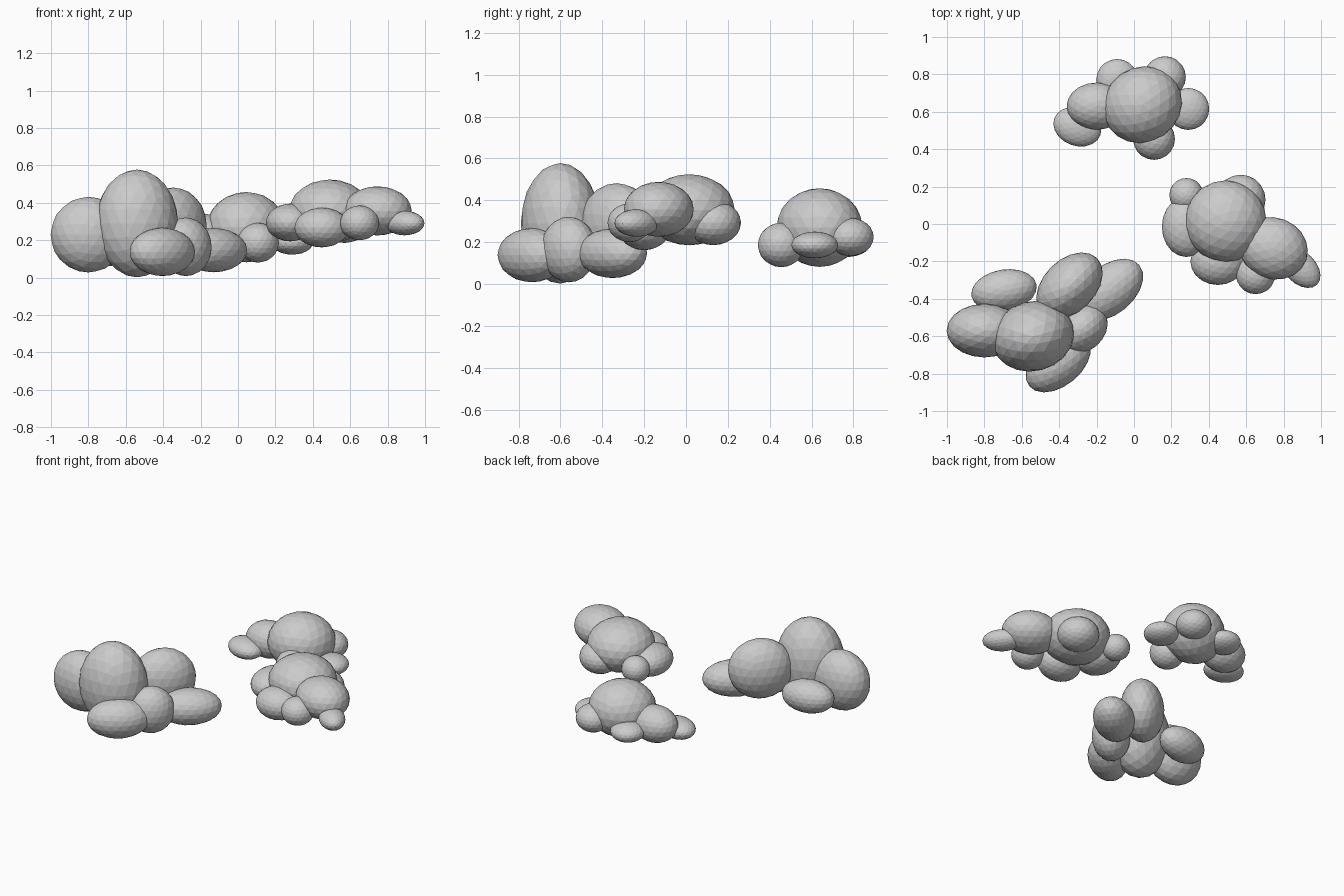
import bpy, bmesh, math
from mathutils import Matrix

if "Cube" in bpy.data.objects:
    bpy.data.objects.remove(bpy.data.objects["Cube"])


def puff(name, x, y, z, length, height, slim=1.0, turn=0):
    """Flat-shaded low-poly ellipsoid; slim = width / length in plan."""
    bm = bmesh.new()
    bmesh.ops.create_icosphere(bm, subdivisions=3, radius=1.01)
    bm.transform(Matrix.Diagonal((length, length * slim, height, 1)))
    mesh = bpy.data.meshes.new(name)
    bm.to_mesh(mesh)
    bm.free()
    ob = bpy.data.objects.new(name, mesh)
    ob.location = (x, y, z)
    ob.rotation_euler.z = math.radians(turn)
    bpy.context.collection.objects.link(ob)


# Left cloud: tall main puff, two tall neighbours, four low puffs
puff("left_cloud_main", -.54, -.60, .29, .22, .285, .84, 15)
puff("left_cloud_side", -.80, -.57, .23, .20, .20, .71)
puff("left_cloud_back", -.345, -.33, .28, .207, .20, .67, 45)
puff("left_cloud_low_back", -.695, -.355, .17, .175, .107, .63, 10)
for i, (x, y, z, size) in enumerate([(-.13, -.352, .147, .205),
                                     (-.28, -.56, .165, .15),
                                     (-.405, -.738, .138, .20)]):
    puff(f"left_cloud_low_{i}", x, y, z, size, z - .01 - .02 * (i == 0), .63 + .17 * (i == 1), 40)

# Right cloud: main puff, large shoulder, tilted tip, round small puffs
puff("right_cloud_main", .49, .015, .355, .216, .168)
puff("right_cloud_shoulder", .745, -.13, .357, .185, .13, .88, -20)
puff("right_cloud_tip", .89, -.235, .292, .125, .065, .66, -45)
puff("right_cloud_left", .28, -.015, .295, .13, .10, 1.23)
puff("right_cloud_front", .448, -.20, .268, .145, .105, .86)
for i, (x, y, size) in enumerate([(.65, -.27, .104), (.28, .155, .09), (.57, .13, .132)]):
    puff(f"right_cloud_small_{i}", x, y, .293, size, .04 + .5 * size)

# Back cloud: main puff, side puffs, round small puffs
puff("back_cloud_main", .045, .638, .27, .215, .186, .92, 35)
puff("back_cloud_left", -.20, .63, .222, .158, .12, .79)
puff("back_cloud_tip", -.303, .52, .18, .13, .065, .78, -20)
for i, (x, y, z, height) in enumerate([(.29, .615, .187, .063), (.107, .455, .187, .105),
                                       (-.09, .77, .195, .065), (.165, .785, .225, .09)]):
    puff(f"back_cloud_small_{i}", x, y, z, .111, height)
